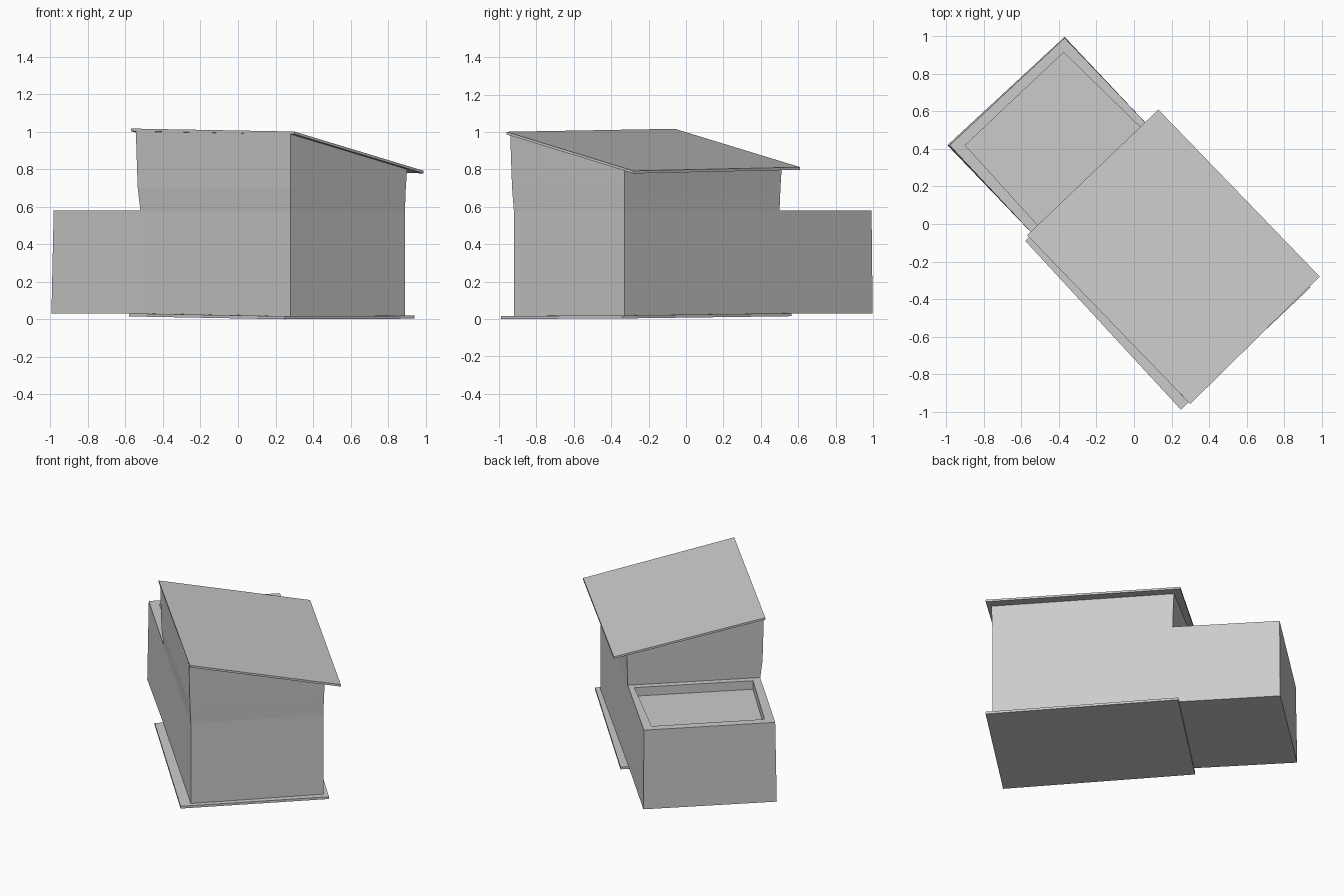
import bpy
import bmesh
from mathutils import Vector

default = bpy.data.objects.get("Cube")
if default:
    bpy.data.objects.remove(default, do_unlink=True)

# One plain grey for the whole building
grey = bpy.data.materials.new("plain grey")
grey.use_nodes = True
grey.diffuse_color = (0.6, 0.6, 0.6, 1)
grey.node_tree.nodes["Principled BSDF"].inputs["Base Color"].default_value = (0.6, 0.6, 0.6, 1)


def loft(name, rings):
    """Skin a stack of four-cornered rings and close both ends."""
    bm = bmesh.new()
    loops = [[bm.verts.new(p) for p in ring] for ring in rings]
    for low, high in zip(loops, loops[1:]):
        for i in range(len(low)):
            j = (i + 1) % len(low)
            bm.faces.new((low[i], low[j], high[j], high[i]))
    bm.faces.new(loops[0][::-1])
    bm.faces.new(loops[-1])
    bmesh.ops.recalc_face_normals(bm, faces=bm.faces)
    mesh = bpy.data.meshes.new(name)
    bm.to_mesh(mesh)
    bm.free()
    mesh.materials.append(grey)
    obj = bpy.data.objects.new(name, mesh)
    bpy.context.collection.objects.link(obj)
    return obj


def lifted(ring, height):
    return [Vector(p) + Vector((0, 0, height)) for p in ring]


def at_height(plan, z):
    return [(x, y, z) for x, y in plan]


# Sloping roof slab, its corners running round from the high rear corner
roof = [(-0.57, -0.06, 1.003), (0.30, -0.96, 0.987),
        (0.99, -0.28, 0.778), (0.13, 0.61, 0.798)]
loft("sloping_roof", [roof, lifted(roof, 0.014)])

corner = Vector(roof[0])
normal = (Vector(roof[1]) - corner).cross(Vector(roof[3]) - corner)


def under_roof(x, y):
    return corner.z - (normal.x * (x - corner.x) + normal.y * (y - corner.y)) / normal.z


# Tall main room, flaring out a little above the height of the annex
lower = [(-0.52, -0.075), (0.28, -0.92), (0.89, -0.33), (0.10, 0.50)]
middle = [(-0.535, -0.08), (0.28, -0.93), (0.895, -0.33), (0.10, 0.505)]
upper = [(-0.545, -0.08), (0.28, -0.94), (0.902, -0.33), (0.10, 0.512)]
loft("main_walls", [
    at_height(lower, 0.016), at_height(lower, 0.575), at_height(middle, 0.70),
    [(x, y, under_roof(x, y)) for x, y in upper]])

# Low annex with a sunken flat roof behind a rim
foot = [(-0.995, 0.42), (-0.52, -0.075), (0.10, 0.50), (-0.37, 0.998)]
top = [(-0.983, 0.42), (-0.52, -0.075), (0.10, 0.50), (-0.37, 0.992)]
rim = [(-0.90, 0.42), (-0.51, -0.01), (0.045, 0.505), (-0.375, 0.915)]
loft("low_annex", [at_height(foot, 0.03), at_height(top, 0.58),
                   at_height(rim, 0.58), at_height(rim, 0.52)])

# Thin floor plate under the main room
plate = [(-0.58, -0.09, 0.015), (0.25, -0.99, 0), (0.94, -0.34, 0.003), (0.11, 0.565, 0.015)]
loft("floor_plate", [plate, lifted(plate, 0.016)])
